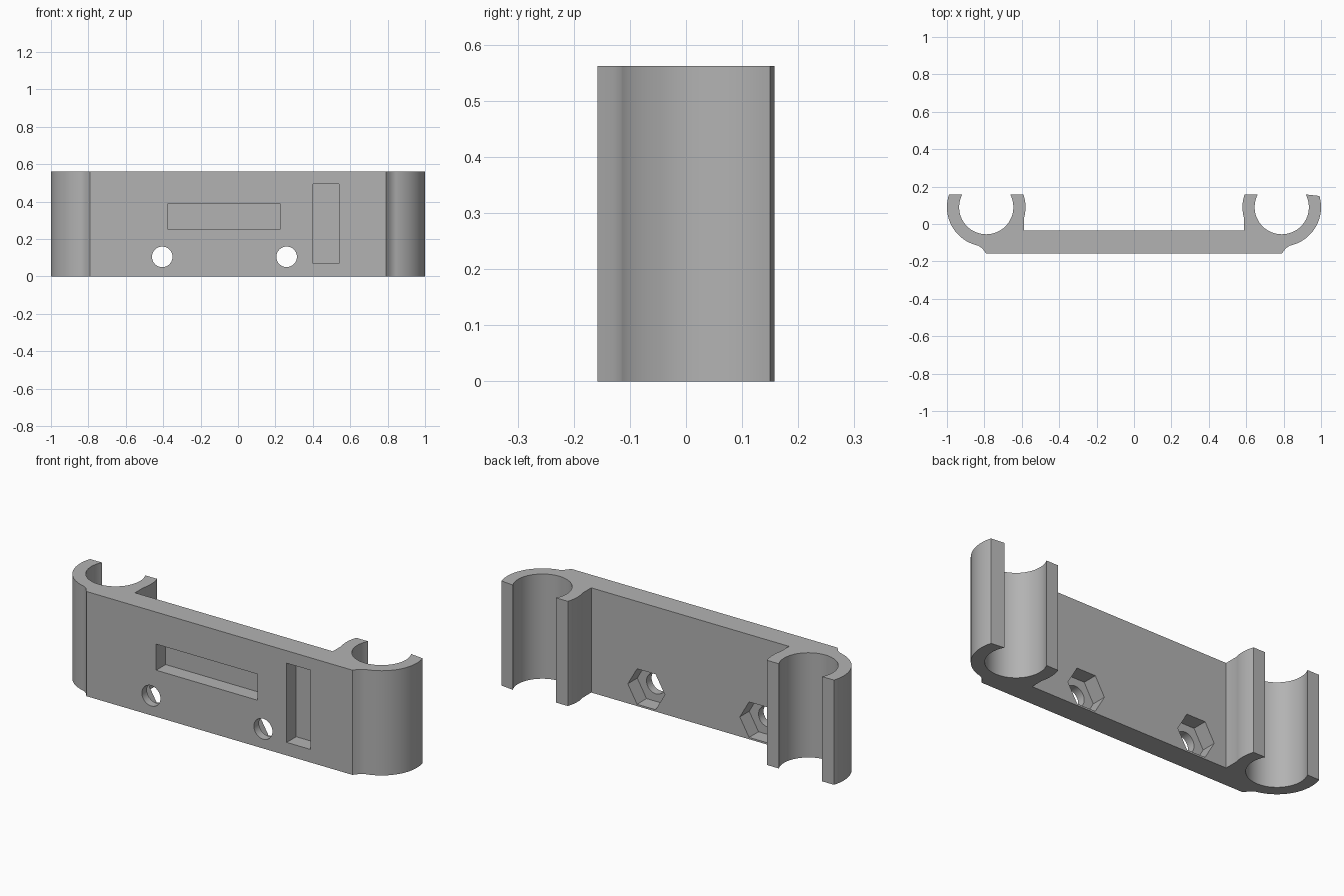
import bpy, bmesh, math
from mathutils import Matrix

cube = bpy.data.objects.get("Cube")
if cube:
    bpy.data.objects.remove(cube)

HEIGHT = 0.562
FRONT, BACK = -0.158, -0.035      # plate faces
CX, CY = 0.79, 0.09               # clip centre
R_OUT, R_IN = 0.21, 0.145
TIP = 0.158                       # flat ends of the clip arms

grey = bpy.data.materials.new("grey plastic")
grey.use_nodes = True
colour = (0.45, 0.45, 0.45, 1)
grey.diffuse_color = colour
grey.node_tree.nodes["Principled BSDF"].inputs["Base Color"].default_value = colour


def make_object(name, bm):
    bmesh.ops.recalc_face_normals(bm, faces=bm.faces)
    mesh = bpy.data.meshes.new(name)
    bm.to_mesh(mesh)
    bm.free()
    mesh.materials.append(grey)
    obj = bpy.data.objects.new(name, mesh)
    bpy.context.collection.objects.link(obj)
    return obj


def arc(radius, start, end, steps):
    angles = [start + (end - start) * i / steps for i in range(steps + 1)]
    return [(CX + radius * math.cos(a), CY + radius * math.sin(a)) for a in angles]


def half_profile(tip_drop):
    """One end of the bracket, from the front corner round the clip to the plate back."""
    out_tip = math.asin((TIP - tip_drop - CY) / R_OUT)
    in_tip = math.asin((TIP - CY) / R_IN)
    side = math.asin((TIP - CY) / R_OUT)
    pts = [(CX, FRONT), (CX + 0.022, -0.13)]
    pts += arc(R_OUT, math.radians(-78), out_tip, 32)
    pts += arc(R_IN, in_tip, -math.pi - in_tip, 48)
    pts += arc(R_OUT, math.pi - side, math.pi + 0.26, 10)
    pts.append((CX - 0.203, BACK))
    return pts


# Bracket body: outline extruded upwards
outline = half_profile(0.008) + [(-x, y) for x, y in reversed(half_profile(0))]
bm = bmesh.new()
base = bm.faces.new([bm.verts.new((x, y, 0)) for x, y in outline])
top = bmesh.ops.extrude_face_region(bm, geom=[base])["geom"]
bmesh.ops.translate(bm, vec=(0, 0, HEIGHT),
                    verts=[v for v in top if isinstance(v, bmesh.types.BMVert)])
body = make_object("clip_bracket", bm)


def box_cutter(name, x0, x1, z0, z1, y0, y1):
    bm = bmesh.new()
    bmesh.ops.create_cube(bm, size=1)
    bmesh.ops.scale(bm, vec=(x1 - x0, y1 - y0, z1 - z0), verts=bm.verts)
    bmesh.ops.translate(bm, vec=((x0 + x1) / 2, (y0 + y1) / 2, (z0 + z1) / 2), verts=bm.verts)
    return make_object(name, bm)


def round_cutter(name, x, z, radius, sides, y0, y1):
    bm = bmesh.new()
    bmesh.ops.create_cone(bm, cap_ends=True, segments=sides, radius1=radius,
                          radius2=radius, depth=y1 - y0)
    bmesh.ops.rotate(bm, matrix=Matrix.Rotation(math.pi / 2, 3, "X"), verts=bm.verts)
    # Put corners of the hexagon left and right
    if max(abs(v.co.x) for v in bm.verts) < radius * 0.99:
        bmesh.ops.rotate(bm, matrix=Matrix.Rotation(math.pi / 6, 3, "Y"), verts=bm.verts)
    bmesh.ops.translate(bm, vec=(x, (y0 + y1) / 2, z), verts=bm.verts)
    return make_object(name, bm)


# Front pockets, then screw holes with nut recesses behind
cutters = [
    box_cutter("wide_pocket_cutter", -0.375, 0.225, 0.25, 0.39, -0.3, FRONT + 0.08),
    box_cutter("tall_pocket_cutter", 0.4, 0.54, 0.07, 0.495, -0.3, FRONT + 0.08),
]
for x in (-0.405, 0.26):
    cutters.append(round_cutter("screw_hole_cutter", x, 0.105, 0.055, 40, -0.3, 0.1))
    cutters.append(round_cutter("nut_recess_cutter", x, 0.105, 0.11, 6, BACK - 0.08, 0.1))

bpy.context.view_layer.objects.active = body
body.select_set(True)
for cutter in cutters:
    mod = body.modifiers.new("cut", "BOOLEAN")
    mod.operation = "DIFFERENCE"
    mod.solver = "EXACT"
    mod.object = cutter
    bpy.ops.object.modifier_apply(modifier=mod.name)
    bpy.data.objects.remove(cutter)

bpy.ops.object.select_all(action="DESELECT")
body.select_set(True)
bpy.ops.object.shade_smooth_by_angle(angle=math.radians(25))
